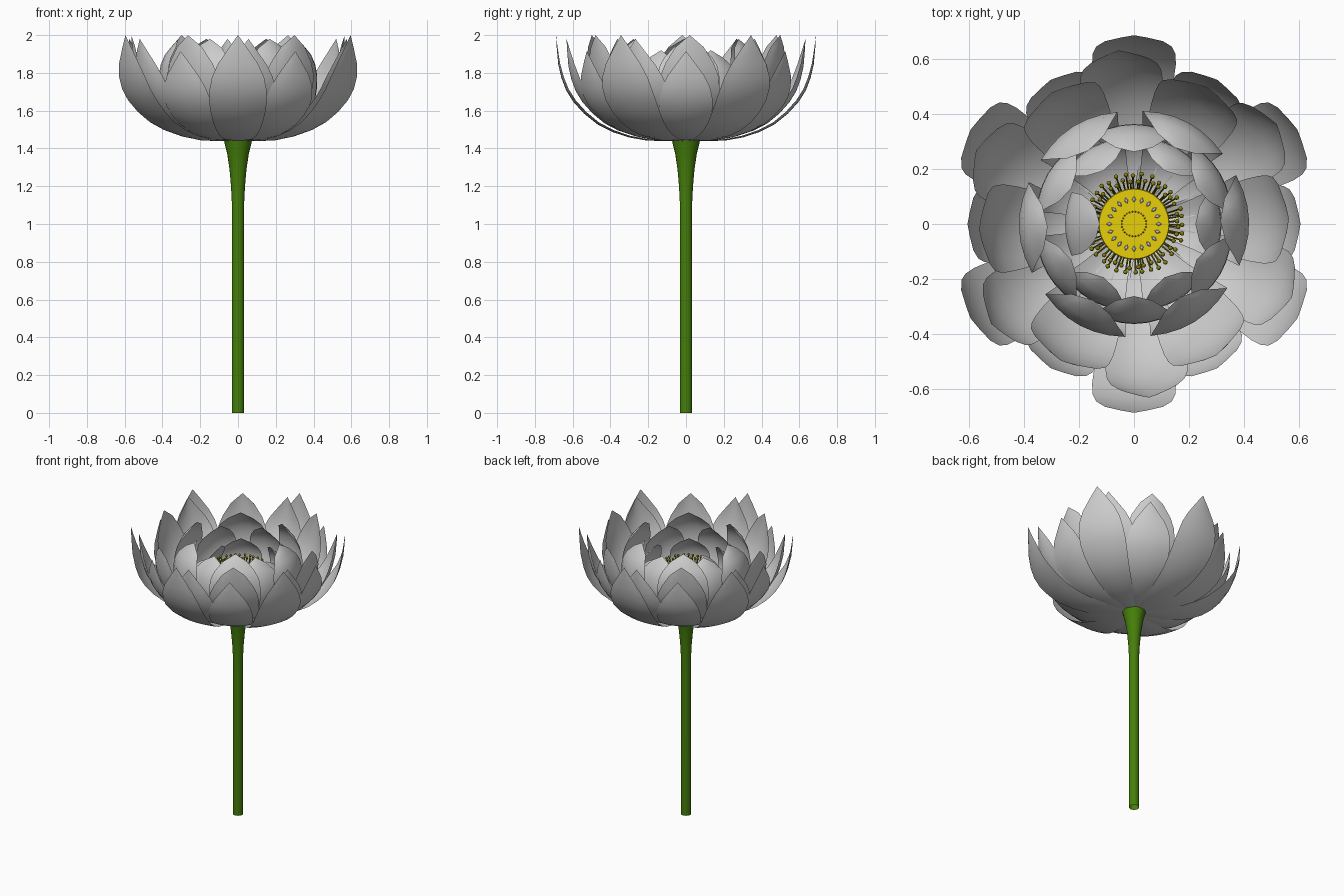
import bpy, bmesh, random
from math import sin, cos, radians, tau
from mathutils import Vector, Matrix

cube = bpy.data.objects.get("Cube")
if cube:
    bpy.data.objects.remove(cube, do_unlink=True)
random.seed(4)


def material(name, rgb):
    m = bpy.data.materials.new(name)
    m.use_nodes = True
    m.diffuse_color = (*rgb, 1)
    m.node_tree.nodes["Principled BSDF"].inputs["Base Color"].default_value = (*rgb, 1)
    return m


GREY = material("petal grey", (0.6, 0.6, 0.6))
GREEN = material("stem green", (0.06, 0.21, 0.003))
YELLOW = material("pod yellow", (0.8, 0.62, 0.003))
OLIVE = material("stamen olive", (0.24, 0.21, 0.003))


def finish(bm, name, mat, angle=40):
    me = bpy.data.meshes.new(name)
    bm.to_mesh(me)
    bm.free()
    ob = bpy.data.objects.new(name, me)
    bpy.context.collection.objects.link(ob)
    me.materials.append(mat)
    bpy.ops.object.select_all(action="DESELECT")
    ob.select_set(True)
    bpy.context.view_layer.objects.active = ob
    bpy.ops.object.shade_smooth_by_angle(angle=radians(angle))


def spline(points, t):
    """Catmull-Rom value through evenly spaced points, t from 0 to 1."""
    n = len(points) - 1
    i = min(int(t * n), n - 1)
    f = t * n - i
    p = [Vector(points[max(0, min(n, i + k))]) for k in (-1, 0, 1, 2)]
    return 0.5 * (2 * p[1] + (p[2] - p[0]) * f
                  + (2 * p[0] - 5 * p[1] + 4 * p[2] - p[3]) * f ** 2
                  + (3 * p[1] - p[0] - 3 * p[2] + p[3]) * f ** 3)


def lathe(name, profile, mat, sides=24):
    """Surface of revolution, open at the bottom and closed at the top."""
    bm = bmesh.new()
    rings = [[bm.verts.new((r * cos(tau * i / sides), r * sin(tau * i / sides), z))
              for i in range(sides)] for r, z in profile]
    for a, b in zip(rings, rings[1:]):
        for i in range(sides):
            j = (i + 1) % sides
            bm.faces.new((a[i], a[j], b[j], b[i]))
    bm.faces.new(rings[-1])
    finish(bm, name, mat)


# Petal spines and widths: (radius, height, half width) as shares of the full size
def opened(shoulder, end):
    """Spine that sweeps outwards and up; end is 0 for a sharp tip."""
    return [(0.04, 0, 0.2), (0.36, 0.012, 0.56), (0.66, 0.14, 0.84),
            (0.88, 0.39, 1), (0.975, 0.67, shoulder), (1, 1, end)]


def closed(tip):
    """Spine that bulges and then curls in to the tip radius, with a blunt end."""
    return [(0.06, 0, 0.2), (0.58, 0.03, 0.6), (0.9, 0.24, 0.9),
            (1, 0.53, 1), (0.4 + 0.73 * tip, 0.8, 0.86), (tip, 1, 0.25)]


def petal(bm, shape, radius, base, top, half, cup, angle, rows=12, cols=6):
    turn = Matrix.Rotation(angle, 3, "Z")

    def spine(t):
        s = spline(shape, t)
        return Vector((s.x * radius, 0, base + s.y * (top - base))), max(0, s.z) * half

    grid = []
    for i in range(rows):
        t = i / rows
        p, w = spine(t)
        tangent = (spine(min(1, t + 0.02))[0] - spine(max(0, t - 0.02))[0]).normalized()
        inward = Vector((-tangent.z, 0, tangent.x))
        grid.append([bm.verts.new(turn @ (p + Vector((0, u * w, 0)) + inward * cup * w * u * u))
                     for u in (2 * j / cols - 1 for j in range(cols + 1))])
    tip = bm.verts.new(turn @ spine(1)[0])
    for a, b in zip(grid, grid[1:]):
        for j in range(cols):
            bm.faces.new((a[j], a[j + 1], b[j + 1], b[j]))
    for j in range(cols):
        bm.faces.new((grid[-1][j], grid[-1][j + 1], tip))


def whorl(name, shape, radius, base, top, half, cup, start, count=6):
    bm = bmesh.new()
    for k in range(count):
        petal(bm, shape, radius, base, top, half, cup, radians(start) + tau * k / 6)
    finish(bm, name, GREY, 60)


# Petal whorls, outside to inside
whorl("outer_petals", opened(0.8, 0), 0.688, 1.44, 2.0, 0.153, 0.1, 30)
whorl("short_petals", opened(0.78, 0), 0.607, 1.442, 1.915, 0.142, 0.12, 0)
whorl("third_petals", opened(0.8, 0), 0.635, 1.45, 1.98, 0.15, 0.25, 35)
whorl("fourth_petals", opened(0.88, 0.2), 0.565, 1.455, 2.0, 0.16, 0.2, 2)
whorl("cupped_petals", closed(0.75), 0.42, 1.462, 1.98, 0.165, 0.25, 2)
whorl("inner_petals", closed(0.72), 0.365, 1.468, 1.92, 0.14, 0.25, 30)
whorl("heart_petals", closed(0.7), 0.32, 1.474, 1.84, 0.13, 0.25, -120, 5)
whorl("leaning_petal", closed(0.5), 0.25, 1.474, 1.86, 0.115, 0.2, 180, 1)

# Stem with flared neck
lathe("stem", [(0.033, 0), (0.033, 1.12), (0.037, 1.2), (0.045, 1.29),
               (0.057, 1.37), (0.075, 1.445)], GREEN, 20)

# Seed pod
POD_TOP = 1.72
lathe("seed_pod", [(0.05, 1.45), (0.075, 1.55), (0.115, 1.66), (0.13, 1.7),
                   (0.13, POD_TOP - 0.003), (0.127, POD_TOP)], YELLOW, 32)


def dots(name, mat, count, radius, size, stretch):
    bm = bmesh.new()
    for k in range(count):
        m = (Matrix.Rotation(tau * k / count, 4, "Z")
             @ Matrix.Translation((radius, 0, POD_TOP))
             @ Matrix.Diagonal((size * stretch, size, size * 0.5, 1)))
        bmesh.ops.create_uvsphere(bm, u_segments=4, v_segments=4, radius=1, matrix=m)
    finish(bm, name, mat, 20)


# Seeds on the pod
dots("outer_seeds", GREY, 20, 0.09, 0.0075, 1.6)
dots("inner_seeds", OLIVE, 26, 0.045, 0.0035, 1)

# Stamens: thin filaments with bead tips, slightly uneven
bm = bmesh.new()
COUNT = 36
for reach, height, shift in [(0.18, 1.745, 0), (0.158, 1.735, 0.5)]:
    for k in range(COUNT):
        turn = Matrix.Rotation(tau * (k + shift + random.uniform(-0.2, 0.2)) / COUNT, 4, "Z")
        end = reach + random.uniform(-0.006, 0.006)
        path = [Vector(p) for p in ((0.07, 0, 1.47), (0.125, 0, 1.62), (end, 0, height))]
        for a, b in zip(path, path[1:]):
            d = b - a
            m = (turn @ Matrix.Translation((a + b) / 2)
                 @ d.to_track_quat("Z", "Y").to_matrix().to_4x4())
            bmesh.ops.create_cone(bm, segments=6, radius1=0.0035, radius2=0.0035,
                                  depth=d.length, cap_ends=True, matrix=m)
        bmesh.ops.create_uvsphere(bm, u_segments=8, v_segments=6, radius=0.0085,
                                  matrix=turn @ Matrix.Translation(path[-1]))
finish(bm, "stamens", OLIVE)
